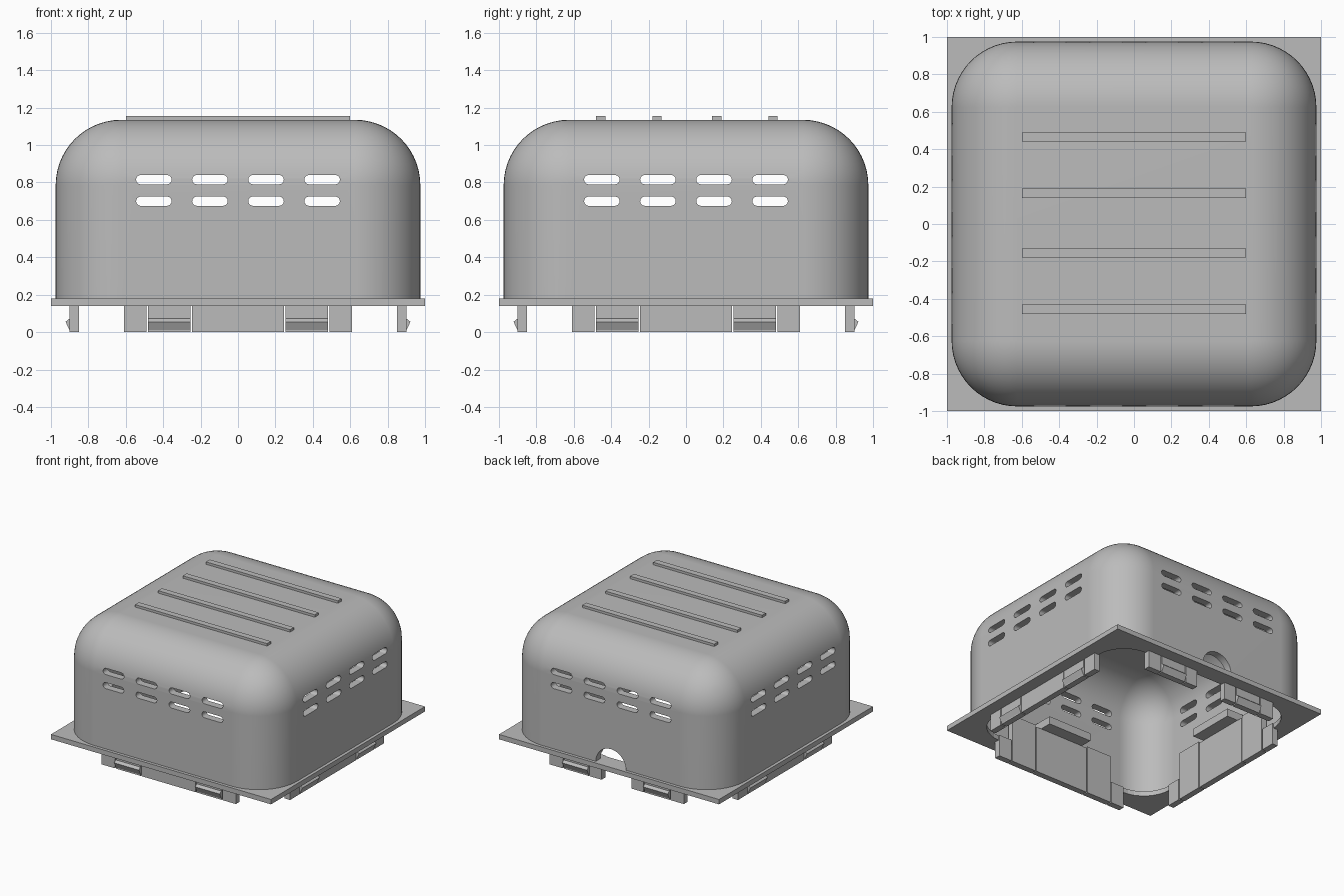
import bpy, bmesh, math
from mathutils import Matrix, Vector

if "Cube" in bpy.data.objects:
    bpy.data.objects.remove(bpy.data.objects["Cube"], do_unlink=True)

grey = bpy.data.materials.new("plain grey")
grey.use_nodes = True
grey.diffuse_color = (0.5, 0.5, 0.5, 1)
grey.node_tree.nodes["Principled BSDF"].inputs["Base Color"].default_value = grey.diffuse_color


def add_box(bm, x, y, z, turn=0):
    """Box between (min, max) pairs, turned about z in quarter turns."""
    size = [b - a for a, b in (x, y, z)]
    mid = [(a + b) / 2 for a, b in (x, y, z)]
    m = Matrix.Rotation(turn * math.pi / 2, 4, "Z") @ Matrix.Translation(mid) @ Matrix.Diagonal((*size, 1))
    return bmesh.ops.create_cube(bm, size=1, matrix=m)["verts"]


def add_prism(bm, points, along, turn=0):
    """Extrude a closed outline by a vector, turned about z in quarter turns."""
    face = bm.faces.new([bm.verts.new(p) for p in points])
    extruded = bmesh.ops.extrude_face_region(bm, geom=[face])["geom"]
    top = [v for v in extruded if isinstance(v, bmesh.types.BMVert)]
    bmesh.ops.translate(bm, vec=along, verts=top)
    bmesh.ops.rotate(bm, verts=list(set(face.verts) | set(top)), cent=(0, 0, 0),
                     matrix=Matrix.Rotation(turn * math.pi / 2, 3, "Z"))


def finish(name, bm):
    bmesh.ops.recalc_face_normals(bm, faces=bm.faces)
    mesh = bpy.data.meshes.new(name)
    bm.to_mesh(mesh)
    bm.free()
    mesh.materials.append(grey)
    obj = bpy.data.objects.new(name, mesh)
    bpy.context.collection.objects.link(obj)
    return obj


def activate(obj):
    bpy.ops.object.select_all(action="DESELECT")
    obj.select_set(True)
    bpy.context.view_layer.objects.active = obj


def cut(obj, cutter):
    mod = obj.modifiers.new("cut", "BOOLEAN")
    mod.operation, mod.solver, mod.object = "DIFFERENCE", "EXACT", cutter
    activate(obj)
    bpy.ops.object.modifier_apply(modifier=mod.name)
    bpy.data.objects.remove(cutter, do_unlink=True)


def upright(edge):
    d = edge.verts[0].co - edge.verts[1].co
    return abs(d.z) > 0.01


# Hollow cover with rounded sides and top
W, BOTTOM, TOP, WALL = 0.975, 0.17, 1.135, 0.06
bm = bmesh.new()
add_box(bm, (-W, W), (-W, W), (BOTTOM, TOP))
rounded = [e for e in bm.edges if upright(e) or min(v.co.z for v in e.verts) > 1]
bmesh.ops.bevel(bm, geom=rounded, offset=0.35, segments=14, profile=0.5, affect="EDGES")
bm.normal_update()
base = [f for f in bm.faces if f.normal.z < -0.9]
bmesh.ops.delete(bm, geom=base, context="FACES")
cover = finish("cover", bm)
thick = cover.modifiers.new("wall", "SOLIDIFY")
thick.thickness, thick.offset, thick.use_even_offset = WALL, -1, True
activate(cover)
bpy.ops.object.modifier_apply(modifier=thick.name)

# Vent slots on all four sides and a cable hole at the back
bm = bmesh.new()
depth = Vector((0, 0.25, 0))
for turn in range(4):
    for x in (-0.45, -0.15, 0.15, 0.45):
        for z in (0.7, 0.815):
            outline = []
            for i in range(18):
                side = 1 if i < 9 else -1
                a = -math.pi / 2 + math.pi * (i - (i > 8)) / 8
                outline.append((x + side * 0.07 + 0.025 * math.cos(a), -1.1, z + 0.025 * math.sin(a)))
            add_prism(bm, outline, depth, turn)
hole = [(0.137 * math.cos(i * math.pi / 16), 0.85, 0.18 + 0.137 * math.sin(i * math.pi / 16))
        for i in range(32)]
add_prism(bm, hole, depth)
cut(cover, finish("opening_cutter", bm))
activate(cover)
bpy.ops.object.shade_smooth_by_angle(angle=math.radians(30))
weighted = cover.modifiers.new("even shading", "WEIGHTED_NORMAL")
weighted.keep_sharp = True

# Square flange with a rounded opening
bm = bmesh.new()
add_box(bm, (-1, 1), (-1, 1), (0.14, 0.18))
flange = finish("flange", bm)
bm = bmesh.new()
add_box(bm, (-0.86, 0.86), (-0.86, 0.86), (0, 0.3))
bmesh.ops.bevel(bm, geom=[e for e in bm.edges if upright(e)], offset=0.25,
                segments=8, profile=0.5, affect="EDGES")
cut(flange, finish("flange_cutter", bm))

# Raised ribs on the top
bm = bmesh.new()
for y in (-0.455, -0.155, 0.165, 0.465):
    add_box(bm, (-0.6, 0.6), (y - 0.025, y + 0.025), (1.1, 1.155))
finish("top_ribs", bm)

# Skirt walls, snap tabs with hooks, and inner ledges below the cover
SKIRT = (-0.9, -0.85)
for turn, side in enumerate(("front", "left", "back", "right")):
    bm = bmesh.new()
    for s in (-1, 1):
        def span(a, b):
            return tuple(sorted((s * a, s * b)))
        add_box(bm, span(0.49, 0.61), SKIRT, (0, 0.18), turn)
        add_box(bm, span(0.255, 0.48), SKIRT, (0, 0.4), turn)
        x0, x1 = span(0.255, 0.48)
        hook = [(x0, -0.89, 0.075), (x0, -0.905, 0.07), (x0, -0.922, 0.055), (x0, -0.9, 0.01), (x0, -0.89, 0.01)]
        add_prism(bm, hook, Vector((x1 - x0, 0, 0)), turn)
        if side == "back":
            add_box(bm, span(0.137, 0.245), SKIRT, (0, 0.18), turn)
    if side != "back":
        add_box(bm, (-0.245, 0.245), SKIRT, (0, 0.385), turn)
        add_box(bm, (-0.2, 0.2), (-0.93, -0.75), (0.385, 0.45), turn)
    finish(side + "_skirt_clips", bm)
